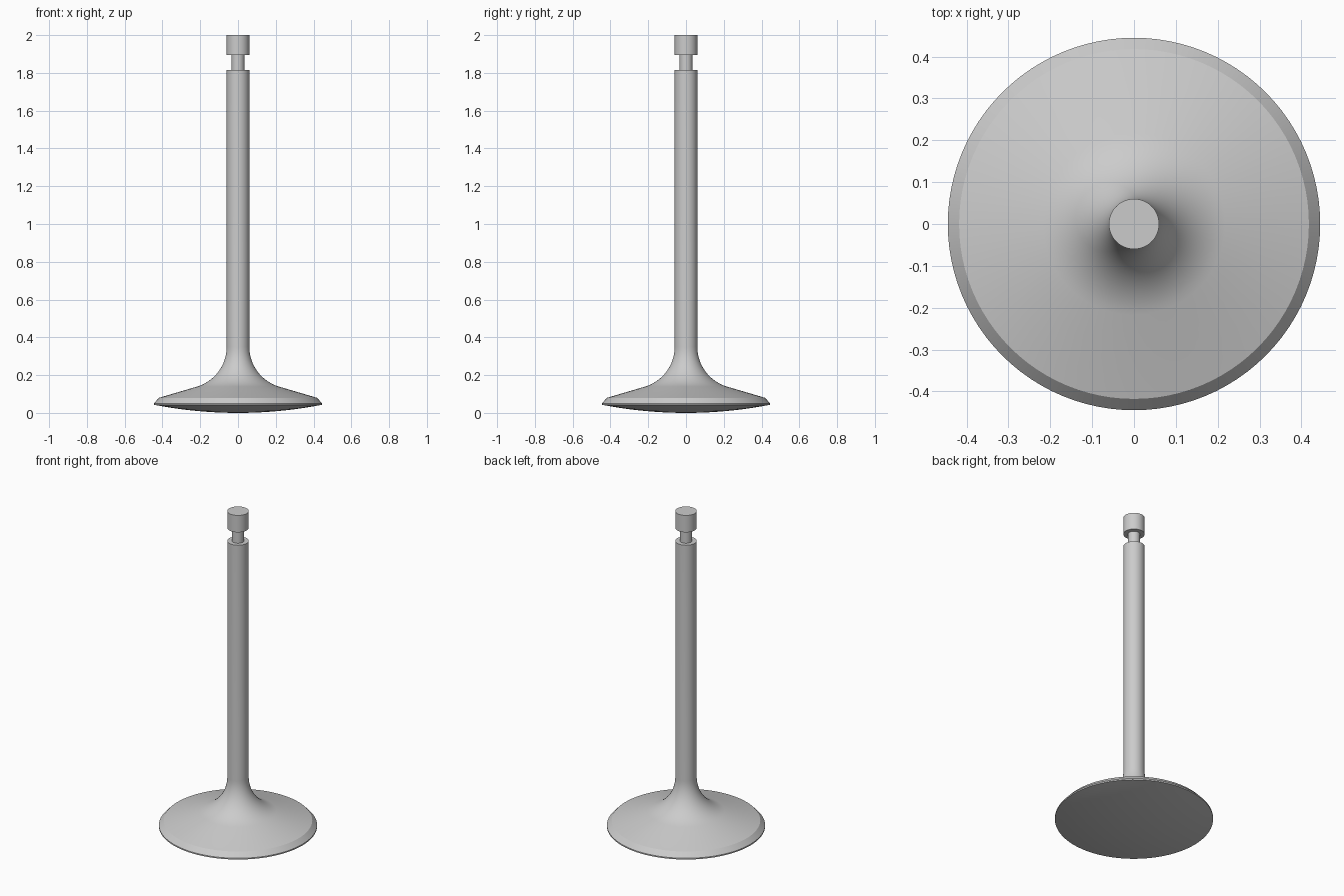
import bpy, bmesh
from math import sin, cos, pi, radians, sqrt

if "Cube" in bpy.data.objects:
    bpy.data.objects.remove(bpy.data.objects["Cube"])

STEM_R, HEAD_R, RIM_Z = 0.06, 0.445, 0.043


def lathe(name, profile, steps=96):
    """Revolve an (r, z) profile around the z axis."""
    bm = bmesh.new()
    verts = [bm.verts.new((r, 0, z)) for r, z in profile]
    edges = [bm.edges.new(pair) for pair in zip(verts, verts[1:])]
    bmesh.ops.spin(bm, geom=verts + edges, cent=(0, 0, 0), axis=(0, 0, 1),
                   angle=2 * pi, steps=steps)
    bmesh.ops.remove_doubles(bm, verts=bm.verts, dist=1e-5)
    bmesh.ops.recalc_face_normals(bm, faces=bm.faces)
    mesh = bpy.data.meshes.new(name)
    bm.to_mesh(mesh)
    bm.free()
    obj = bpy.data.objects.new(name, mesh)
    bpy.context.collection.objects.link(obj)
    bpy.ops.object.select_all(action='DESELECT')
    obj.select_set(True)
    bpy.context.view_layer.objects.active = obj
    bpy.ops.object.shade_smooth_by_angle(angle=radians(20))
    return obj


# Domed underside of the head
dome_r = (HEAD_R ** 2 + RIM_Z ** 2) / (2 * RIM_Z)
dome = [(HEAD_R * i / 10, dome_r - sqrt(dome_r ** 2 - (HEAD_R * i / 10) ** 2))
        for i in range(11)]

# Thin rim and bevelled sealing face
seat = [(HEAD_R, 0.051), (0.418, 0.08)]

# Fillet from the shallow cone up to the stem
R, z0, tilt = 0.22, 0.35, radians(16.5)
fillet = []
for i in range(17):
    a = tilt + (pi / 2 - tilt) * i / 16
    fillet.append((STEM_R + R - R * sin(a), z0 - R * cos(a)))

# Stem, keeper groove and tip
stem = [(STEM_R, 1.815), (0.034, 1.815), (0.034, 1.895),
        (STEM_R, 1.895), (STEM_R, 2.0), (0, 2.0)]

lathe("poppet_valve", dome + seat + fillet + stem)
